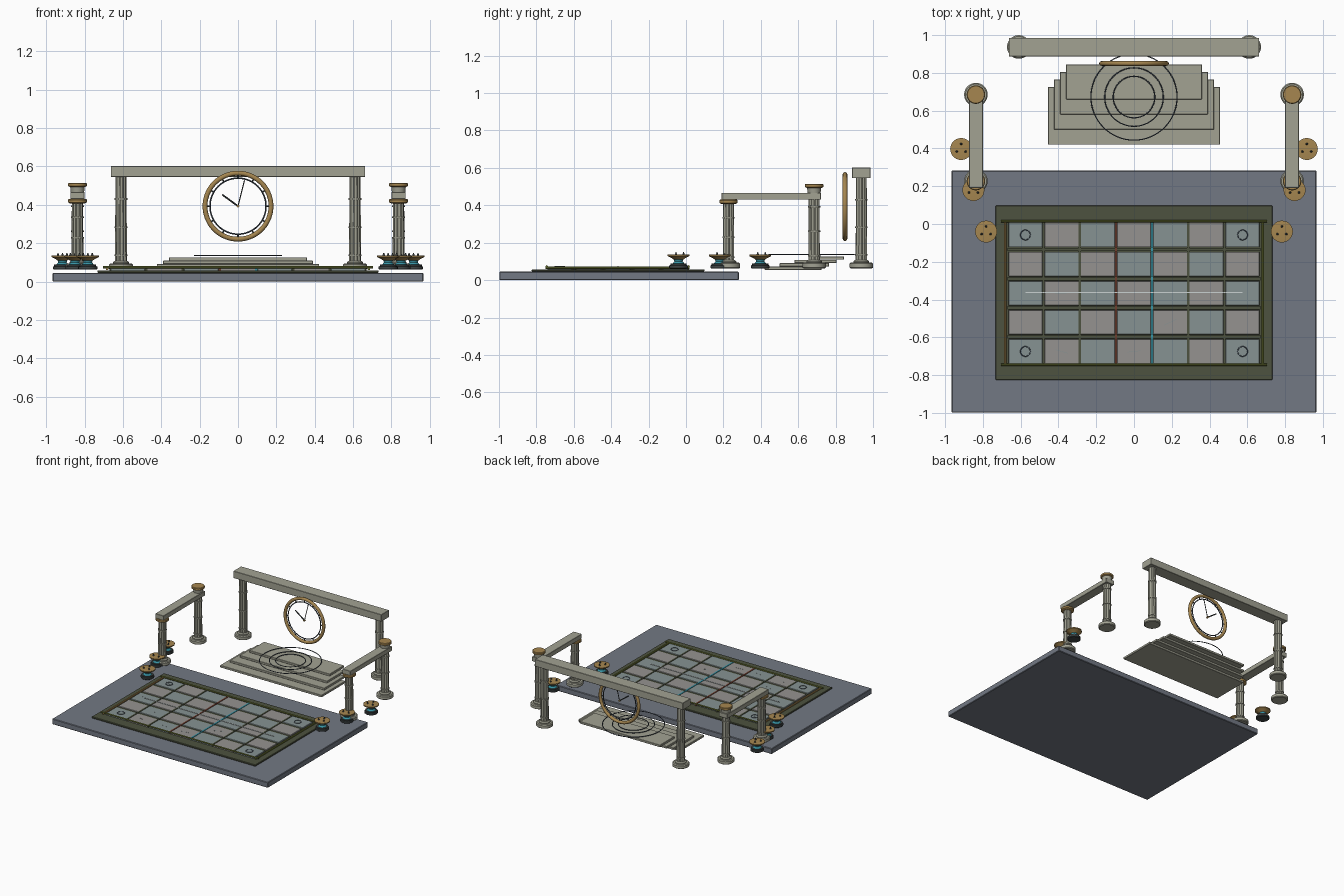
import bpy, bmesh, math, random
from mathutils import Matrix, Vector

if "Cube" in bpy.data.objects:
    bpy.data.objects.remove(bpy.data.objects["Cube"])

random.seed(4)


def mat(name, r, g, b):
    m = bpy.data.materials.new(name)
    m.diffuse_color = (r, g, b, 1)
    m.use_nodes = True
    m.node_tree.nodes["Principled BSDF"].inputs["Base Color"].default_value = m.diffuse_color
    return m


STONE = mat("stone", .36, .36, .29)
SLATE = mat("slate", .17, .19, .23)
MOSS = mat("dark_moss", .075, .085, .05)
BRASS = mat("brass", .38, .24, .08)
TILE_A = mat("tile_blue", .24, .29, .29)
TILE_B = mat("tile_grey", .30, .29, .28)
DARK = mat("dark_metal", .05, .06, .06)
CYAN = mat("cyan", .04, .30, .38)
RED = mat("dark_red", .16, .05, .03)
OLIVE = mat("olive_trim", .17, .20, .04)
PALE = mat("pale", .6, .65, .65)
INK = mat("ink_blue", .06, .08, .11)


def finish(name, bm, m, smooth=False):
    me = bpy.data.meshes.new(name)
    bmesh.ops.recalc_face_normals(bm, faces=bm.faces)
    bm.to_mesh(me)
    bm.free()
    me.materials.append(m)
    o = bpy.data.objects.new(name, me)
    bpy.context.collection.objects.link(o)
    if smooth:
        bpy.ops.object.select_all(action='DESELECT')
        o.select_set(True)
        bpy.context.view_layer.objects.active = o
        bpy.ops.object.shade_smooth_by_angle(angle=math.radians(35))
    return o


def box(name, x0, x1, y0, y1, z0, z1, m, bevel=0, rot=0):
    bm = bmesh.new()
    bmesh.ops.create_cube(bm, size=1)
    bmesh.ops.scale(bm, vec=(x1 - x0, y1 - y0, z1 - z0), verts=bm.verts)
    if bevel:
        bmesh.ops.bevel(bm, geom=bm.edges[:], offset=bevel, segments=1, affect='EDGES')
    bmesh.ops.rotate(bm, matrix=Matrix.Rotation(rot, 3, 'Z'), verts=bm.verts)
    bmesh.ops.translate(bm, vec=((x0 + x1) / 2, (y0 + y1) / 2, (z0 + z1) / 2), verts=bm.verts)
    return finish(name, bm, m)


def lathe(name, x, y, profile, m, n=24, flute=0):
    """Closed turned solid from (radius, z) points; flute pulls in every other side."""
    bm = bmesh.new()
    rings = []
    for r, z in profile:
        rings.append([bm.verts.new((x + (r - flute * (i // 2 % 2)) * math.cos(math.tau * i / n),
                                    y + (r - flute * (i // 2 % 2)) * math.sin(math.tau * i / n), z))
                      for i in range(n)])
    for a, b in zip(rings, rings[1:]):
        for i in range(n):
            bm.faces.new((a[i], a[(i + 1) % n], b[(i + 1) % n], b[i]))
    bm.faces.new(rings[0])
    bm.faces.new(rings[-1])
    return finish(name, bm, m, not flute)


def ring(name, loc, major, minor, m, upright=False, n=64, k=8):
    bm = bmesh.new()
    v = []
    for i in range(n):
        a = math.tau * i / n
        for j in range(k):
            b = math.tau * j / k
            r, h = major + minor * math.cos(b), minor * math.sin(b)
            p = (r * math.cos(a), h, r * math.sin(a)) if upright else (r * math.cos(a), r * math.sin(a), h)
            v.append(bm.verts.new(Vector(p) + Vector(loc)))
    for i in range(n):
        for j in range(k):
            i2, j2 = (i + 1) % n, (j + 1) % k
            bm.faces.new((v[i * k + j], v[i2 * k + j], v[i2 * k + j2], v[i * k + j2]))
    return finish(name, bm, m, True)


def bar(name, a, b, r, m, n=8):
    a, b = Vector(a), Vector(b)
    bm = bmesh.new()
    M = Matrix.Translation((a + b) / 2) @ (b - a).to_track_quat('Z', 'Y').to_matrix().to_4x4()
    bmesh.ops.create_cone(bm, cap_ends=True, segments=n, radius1=r, radius2=r, depth=(b - a).length, matrix=M)
    return finish(name, bm, m, n > 6)


# ground slab and mossy court plate
box("ground_slab", -.966, .966, -.998, .283, 0, .045, SLATE, .004)
box("court_plate", -.733, .733, -.825, .098, .045, .058, MOSS, .003)

# checkered floor tiles
PX, PY = .1915, .1542
cx = [PX * (i - 3) for i in range(7)]
cy = [-.058 - PY * j for j in range(5)]
for i, x in enumerate(cx):
    for j, y in enumerate(cy):
        box("floor_tile", x - .09, x + .09, y - .065, y + .065, .056, .072,
            TILE_B if (i + j) % 2 else TILE_A, .002)
        if random.random() < .3:
            box("tile_crack", x - .035, x + .035, y - .0012, y + .0012, .0715, .0728, TILE_A, 0,
                random.uniform(-.5, .5))

# bars in the joints, two of them coloured, and trim around the court
for i in range(6):
    x = (cx[i] + cx[i + 1]) / 2
    m = {2: RED, 3: CYAN}.get(i, MOSS)
    box("joint_bar_long", x - .006, x + .006, -.74, .015, .056, .074, m)
for j in range(4):
    y = (cy[j] + cy[j + 1]) / 2
    box("joint_bar_cross", -.67, .67, y - .009, y + .009, .056, .068, MOSS)
for y in (.015, -.745):
    bar("court_trim_cross", (-.705, y, .074), (.705, y, .074), .006, OLIVE)
for s in (-1, 1):
    bar("court_trim_side", (s * .682, -.75, .066), (s * .682, .02, .066), .007, BRASS if s < 0 else OLIVE)
    for y in (cy[0], cy[4]):
        ring("corner_mark", (s * .575, y, .0725), .026, .0025, INK, n=32, k=6)
box("centre_line", -.575, .575, -.366, -.361, .072, .075, PALE)

# stepped dais with floating rings
for k in range(4):
    w = .455 - .032 * k
    z = .055 + .018 * k
    box("dais_step", -w, w, .42 + .08 * k, .725 + .04 * k, z, z + .0175, STONE, .002)
for r in (.228, .155, .11):
    ring("dais_ring", (0, .672, .136), r, .003, INK)

# open clock
C = Vector((0, .85, .393))
ring("clock_rim", C, .172, .0125, BRASS, True, 72, 12)
ring("clock_inner_ring", C, .146, .004, INK, True)
for k in range(12):
    d = Vector((math.sin(math.tau * k / 12), 0, math.cos(math.tau * k / 12)))
    bar("clock_tick", C + d * .143, C + d * .165, .004, DARK)
bar("hour_hand", C, C + Vector((-.082, 0, .06)), .0045, DARK)
bar("minute_hand", C, C + Vector((.034, 0, .135)), .003, DARK)
bar("clock_hub", C - Vector((0, .007, 0)), C + Vector((0, .007, 0)), .007, BRASS, 16)


# fluted columns
def column(x, y, top):
    lathe("column_base", x, y, [(.056, .062), (.0625, .067), (.0625, .088), (.056, .094)], STONE, 32)
    lathe("column_foot", x, y, [(.042, .09), (.042, .1), (.034, .108)], STONE)
    lathe("column_shaft", x, y, [(.031, .09), (.029, top)], STONE, 40, .004)
    for f in (.1, .42, .74):
        z = .09 + f * (top - .09)
        lathe("column_band", x, y, [(.033, z - .004), (.033, z + .004)], STONE)


def brass_cap(x, y, z):
    lathe("brass_cap", x, y, [(.04, z), (.049, z + .005), (.049, z + .018), (.045, z + .022)], BRASS, 32)


for s in (-1, 1):
    column(s * .61, .9375, .55)
    X = s * .837
    column(X, .685, .5)
    column(X, .227, .42)
    brass_cap(X, .685, .493)
    brass_cap(X, .227, .408)
    lathe("cap_neck", X, .685, [(.034, .46), (.038, .495)], STONE)
    box("side_beam", X - .037, X + .037, .19, .722, .43, .467, STONE, .002)
box("back_beam", -.663, .663, .887, .986, .545, .602, STONE, .002)

# brass bowls on dark stands
for s in (-1, 1):
    for x, y in ((.915, .397), (.85, .18), (.783, -.04)):
        x *= s
        lathe("bowl_stand", x, y, [(.045, .062), (.05, .066), (.05, .078), (.044, .08), (.044, .088)], DARK, 20)
        lathe("bowl_neck", x, y, [(.034, .086), (.022, .1), (.026, .114)], CYAN, 16)
        lathe("brass_bowl", x, y, [(.026, .11), (.036, .117), (.058, .128), (.058, .136), (.05, .137)], BRASS, 28)
        for k in range(3):
            a = math.tau * k / 3 + math.pi / 2
            lathe("bowl_stud", x + .027 * math.cos(a), y + .027 * math.sin(a),
                  [(.007, .135), (.002, .15)], DARK, 10)
